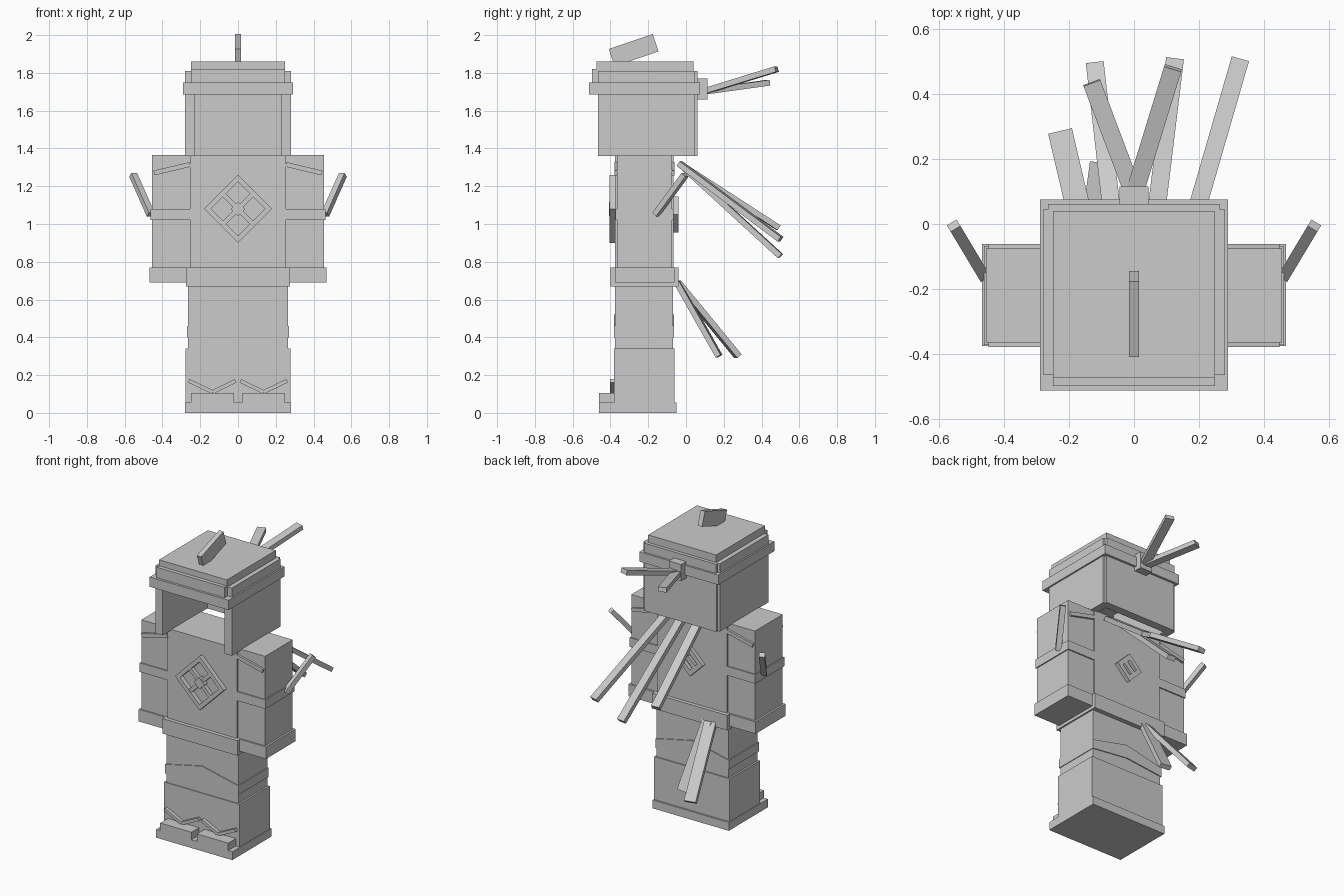
import bpy
import bmesh
from math import radians
from mathutils import Matrix, Vector

cube = bpy.data.objects.get("Cube")
if cube:
    bpy.data.objects.remove(cube)

GREY = (0.6, 0.6, 0.6, 1)
mat = bpy.data.materials.new("plain grey")
mat.use_nodes = True
mat.diffuse_color = GREY
mat.node_tree.nodes["Principled BSDF"].inputs["Base Color"].default_value = GREY


def finish(name, bm):
    bmesh.ops.recalc_face_normals(bm, faces=bm.faces)
    mesh = bpy.data.meshes.new(name)
    bm.to_mesh(mesh)
    bm.free()
    mesh.materials.append(mat)
    obj = bpy.data.objects.new(name, mesh)
    bpy.context.collection.objects.link(obj)
    return obj


def block(name, size, matrix):
    bm = bmesh.new()
    bmesh.ops.create_cube(bm, size=1, matrix=matrix @ Matrix.Diagonal((*size, 1)))
    return finish(name, bm)


def box(name, x, y, z):
    """Upright box from three (low, high) ranges."""
    size = [b - a for a, b in (x, y, z)]
    return block(name, size, Matrix.Translation([(a + b) / 2 for a, b in (x, y, z)]))


def sym(name, w, y, z):
    return box(name, (-w, w), y, z)


def pair(name, x, y, z):
    box("left_" + name, x, y, z)
    box("right_" + name, (-x[1], -x[0]), y, z)


def bar(name, p, q, width, thick, across=None):
    """Box beam from p to q, its width lying level unless told otherwise."""
    p, q = Vector(p), Vector(q)
    d = (q - p).normalized()
    a = Vector(across) if across else d.cross(Vector((0, 0, 1)))
    a = (a - d * a.dot(d)).normalized()
    m = Matrix((a, d.cross(a), d)).transposed().to_4x4()
    m.translation = (p + q) / 2
    return block(name, (width, thick, (q - p).length), m)


def bar_pair(name, p, q, width, thick, across=None):
    for side, s in (("left_", 1), ("right_", -1)):
        bar(side + name, (p[0] * s, *p[1:]), (q[0] * s, *q[1:]), width, thick, across)


# Legs, boots and belt
sym("legs", 0.265, (-0.375, -0.07), (0.3, 0.7))
sym("boot_shafts", 0.277, (-0.38, -0.062), (0.04, 0.34))
sym("sole", 0.28, (-0.46, -0.05), (0, 0.055))
pair("toe", (0.02, 0.25), (-0.46, -0.37), (0.05, 0.105))
for name, x in (("outer_lace", 0.26), ("inner_lace", 0.012)):
    bar_pair(name, (x, -0.388, 0.17), (0.135, -0.388, 0.11), 0.03, 0.02, (0, 1, 0))
sym("belt", 0.275, (-0.4, -0.04), (0.67, 0.77))

# Peaked wrap around the legs
bm = bmesh.new()
outline = [(-0.27, 0.4), (0, 0.43), (0.27, 0.4), (0.27, 0.46), (0, 0.52), (-0.27, 0.46)]
face = bm.faces.new([bm.verts.new((x, -0.381, z)) for x, z in outline])
ext = bmesh.ops.extrude_face_region(bm, geom=[face])
bmesh.ops.translate(bm, vec=(0, 0.317, 0),
                    verts=[v for v in ext["geom"] if isinstance(v, bmesh.types.BMVert)])
finish("leg_wrap", bm)

# Torso and arms
sym("torso", 0.255, (-0.375, -0.065), (0.7, 1.365))
pair("arm", (0.255, 0.455), (-0.365, -0.075), (0.7, 1.365))
pair("cuff", (0.255, 0.468), (-0.375, -0.062), (0.69, 0.77))
pair("arm_band", (0.255, 0.462), (-0.373, -0.067), (1.02, 1.08))
for name, y in (("front_shoulder_strap", -0.369), ("back_shoulder_strap", -0.071)):
    bar_pair(name, (0.255, y, 1.315), (0.445, y, 1.27), 0.02, 0.025, (0, 1, 0))
bar_pair("arm_peg", (0.462, -0.16, 1.05), (0.555, -0.005, 1.26), 0.035, 0.03)


# Diamond emblems, laid out on axes turned by 45 degrees
def emblem(name, y, z, half, w, depth, strips):
    turn = Matrix.Translation((0, y, z)) @ Matrix.Rotation(radians(45), 4, "Y")
    long = 2 * half
    for i, s in enumerate((-1, 1)):
        off = s * (half - w / 2)
        block(f"{name}_rim_{i}", (w, depth, long), turn @ Matrix.Translation((off, 0, 0)))
        block(f"{name}_edge_{i}", (long, depth, w), turn @ Matrix.Translation((0, 0, off)))
    for i, size in enumerate(strips):
        block(f"{name}_strip_{i}", size, turn)


emblem("chest_emblem", -0.388, 1.08, 0.127, 0.026, 0.036,
       [(0.024, 0.026, 0.24), (0.24, 0.026, 0.024), (0.055, 0.04, 0.055)])
emblem("back_emblem", -0.057, 1.05, 0.067, 0.03, 0.036, [(0.03, 0.03, 0.13)])

# Head shell, open at the front and below
pair("head_side", (0.228, 0.28), (-0.465, 0.045), (1.36, 1.7))
sym("head_back", 0.265, (0.005, 0.06), (1.36, 1.7))
sym("head_band", 0.29, (-0.513, 0.075), (1.685, 1.75))
sym("crown", 0.28, (-0.465, 0.045), (1.74, 1.81))
sym("crown_back", 0.265, (0, 0.062), (1.74, 1.81))
sym("brow_plate", 0.25, (-0.498, -0.4), (1.74, 1.82))
sym("cap", 0.25, (-0.473, 0.04), (1.8, 1.86))
block("crest", (0.032, 0.246, 0.097),
      Matrix.Translation((0, -0.277, 1.92)) @ Matrix.Rotation(radians(18.8), 4, "X"))

# Knot and ribbon tails
sym("knot", 0.045, (0.06, 0.115), (1.66, 1.77))
bar("right_tail", (0, 0.09, 1.7), (-0.13, 0.435, 1.748), 0.055, 0.03)
bar("left_tail", (0, 0.09, 1.7), (0.12, 0.48, 1.82), 0.055, 0.03)

# Streamers hanging from the back and the belt
start = (-0.035, 1.32)
for name, x, end in (("left_streamer", 0.17, (0.325, 0.5, 0.92)),
                     ("middle_streamer", 0.06, (0.125, 0.5, 0.83)),
                     ("right_streamer", -0.06, (-0.12, 0.49, 0.98))):
    bar(name, (x, *start), end, 0.055, 0.03)
bar("outer_sash_end", (-0.15, -0.045, 0.69), (-0.225, 0.275, 0.3), 0.075, 0.03)
bar("inner_sash_end", (-0.13, -0.045, 0.69), (-0.1, 0.175, 0.3), 0.075, 0.03)
